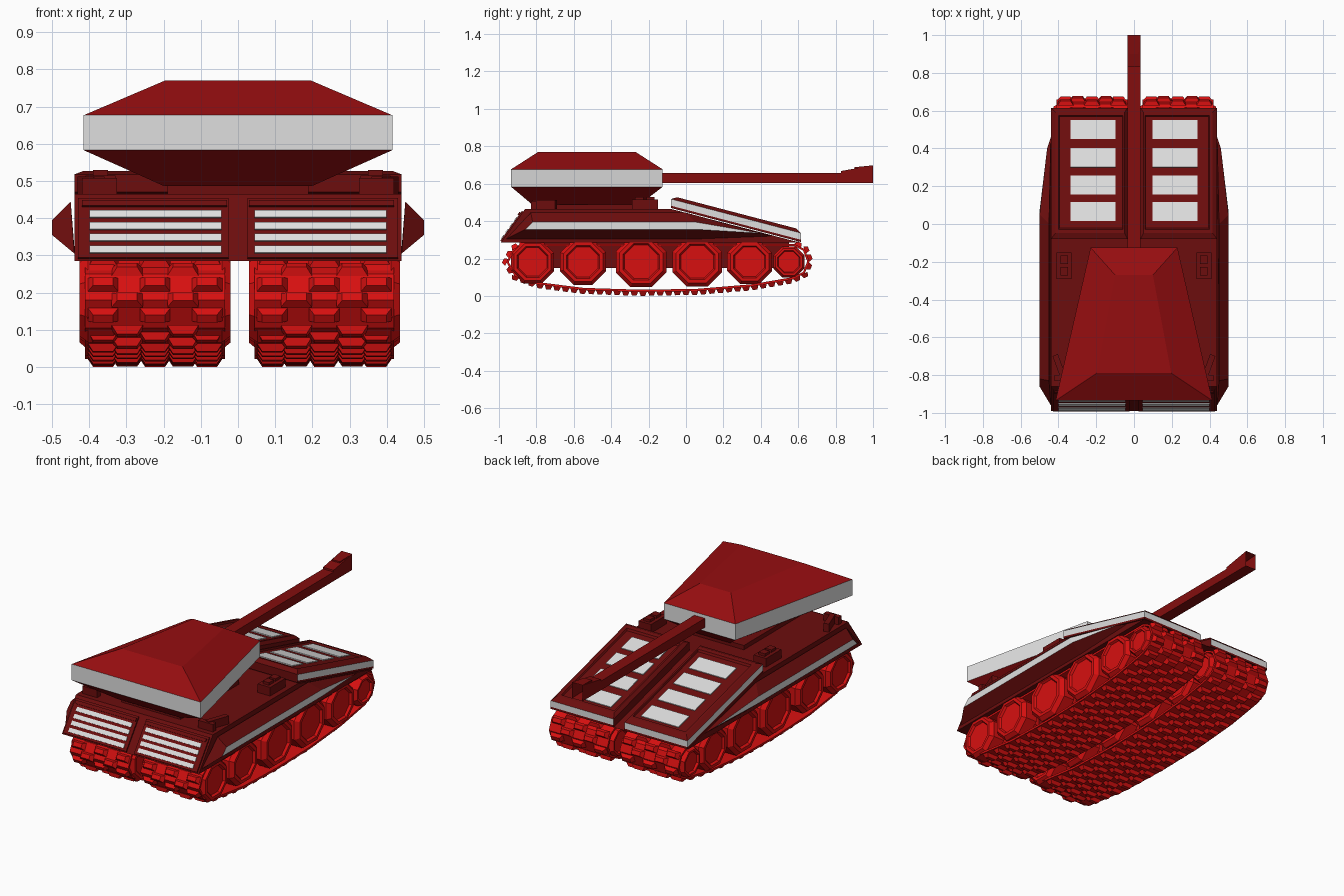
import bpy, bmesh, math
from mathutils import Vector

if "Cube" in bpy.data.objects:
    bpy.data.objects.remove(bpy.data.objects["Cube"])


def material(name, r, g, b):
    m = bpy.data.materials.new(name)
    m.diffuse_color = (r, g, b, 1)
    m.use_nodes = True
    m.node_tree.nodes["Principled BSDF"].inputs["Base Color"].default_value = m.diffuse_color
    return m


HULL = material("dark red", 0.15, 0.004, 0.004)
TURRET = material("red", 0.30, 0.004, 0.005)
BARREL = material("barrel red", 0.23, 0.004, 0.004)
TRACK = material("bright red", 0.68, 0.005, 0.005)
WHITE = material("pale grey", 0.74, 0.74, 0.74)


def finish(name, bm, *mats):
    bmesh.ops.recalc_face_normals(bm, faces=bm.faces)
    me = bpy.data.meshes.new(name)
    bm.to_mesh(me)
    bm.free()
    for m in mats:
        me.materials.append(m)
    ob = bpy.data.objects.new(name, me)
    bpy.context.collection.objects.link(ob)
    return ob


def loft(bm, rings, closed=False):
    """Skin rings of points; cap the ends unless closed. Returns bands of faces."""
    vs = [[bm.verts.new(p) for p in r] for r in rings]
    n, bands = len(vs[0]), []
    pairs = list(zip(vs, vs[1:])) + ([(vs[-1], vs[0])] if closed else [])
    for a, b in pairs:
        bands.append([bm.faces.new((a[i], a[(i + 1) % n], b[(i + 1) % n], b[i])) for i in range(n)])
    if not closed:
        bm.faces.new(vs[0])
        bm.faces.new(vs[-1])
    return bands


def extrude_x(name, profile, x0, x1, mat):
    bm = bmesh.new()
    loft(bm, [[(x, y, z) for y, z in profile] for x in (x0, x1)])
    return finish(name, bm, mat)


def box(name, x0, x1, y0, y1, z0, z1, mat):
    return extrude_x(name, [(y0, z0), (y1, z0), (y1, z1), (y0, z1)], x0, x1, mat)


def plate(name, x0, x1, p0, p1, t, mat):
    """Thin plate lying on the slope from p0 to p1 in the side plane."""
    a, b = Vector(p0), Vector(p1)
    d = (b - a).normalized()
    n = Vector((-d.y, d.x)) * t
    return extrude_x(name, [a, b, b + n, a + n], x0, x1, mat)


# ---- hull body
extrude_x("hull", [(-0.99, 0.285), (-0.86, 0.465), (-0.08, 0.465), (0.61, 0.285)], -0.44, 0.44, HULL)

# ---- rear grilles
rear = lambda z, o=0: (-0.99 + (z - 0.285) * 0.722 - o, z)
for s in (-1, 1):
    plate("rear_panel", s * 0.025, s * 0.43, rear(0.29), rear(0.45), 0.008, HULL)
    for z in (0.305, 0.337, 0.368, 0.40):
        plate("rear_grille_slat", s * 0.045, s * 0.40, rear(z, 0.0095), rear(z + 0.019, 0.0095), 0.005, WHITE)
    plate("rear_frame_top", s * 0.03, s * 0.42, rear(0.43, 0.009), rear(0.445, 0.009), 0.008, HULL)

# ---- side sponsons with pale stripe
for s in (-1, 1):
    bm = bmesh.new()
    outer = [(0.5, -0.86, 0.355), (0.5, -0.82, 0.395), (0.5, 0.05, 0.395), (0.46, 0.40, 0.335), (0.5, 0.07, 0.355)]
    inner = [(0.44, -0.96, 0.305), (0.45, -0.83, 0.445), (0.45, 0.0, 0.445), (0.44, 0.46, 0.32), (0.44, 0.07, 0.305)]
    o, i = [[bm.verts.new((s * x, y, z)) for x, y, z in r] for r in (outer, inner)]
    for k in range(5):
        bm.faces.new((i[k], i[(k + 1) % 5], o[(k + 1) % 5], o[k]))
    bm.faces.new(i)
    for f in ([o[0], o[1], o[2], o[4]], [o[4], o[2], o[3]]):
        bm.faces.new(f).material_index = 1
    finish("side_sponson", bm, HULL, WHITE)

# ---- sloping front decks with window panels
base = lambda y: 0.47 - (y + 0.08) * 0.262
for s in (-1, 1):
    bm = bmesh.new()
    rings = []
    for inset, h in ((0, 0), (0, 0.012), (0, 0.048), (0.025, 0.066), (0.04, 0.066), (0.045, 0.056)):
        x0, x1, y0, y1 = 0.035 + inset * 0.6, 0.44 - inset, -0.08 + inset * 1.3, 0.615 - inset
        rings.append([(s * x, y, base(y) + h) for x, y in ((x0, y0), (x1, y0), (x1, y1), (x0, y1))])
    bands = loft(bm, rings)
    for f in bands[1][1:3]:           # outer side and nose
        f.material_index = 1
    finish("front_deck", bm, HULL, WHITE)
    for y in (0.015, 0.155, 0.30, 0.45):
        plate("front_deck_window", s * 0.097, s * 0.337, (y, base(y) + 0.056),
              (y + 0.1, base(y + 0.1) + 0.056), 0.005, WHITE)

# ---- deck fittings
for s in (-1, 1):
    box("deck_hatch", s * 0.33, s * 0.41, -0.29, -0.15, 0.46, 0.515, HULL)
    for y in (-0.25, -0.19):
        box("hatch_knob", s * 0.35, s * 0.39, y - 0.022, y + 0.022, 0.51, 0.53, HULL)
    ob = box("rear_bracket", -0.015, 0.015, -0.065, 0.065, 0.46, 0.512, HULL)
    ob.location = (s * 0.395, -0.755, 0)
    ob.rotation_euler.z = -s * 0.35
    box("rear_bracket_foot", s * 0.325, s * 0.42, -0.83, -0.80, 0.46, 0.508, HULL)

# ---- turret
bm = bmesh.new()
rings = [[(-b, yb, z), (b, yb, z), (f, yf, z), (-f, yf, z)] for b, yb, f, yf, z in (
    (0.20, -0.82, 0.11, -0.25, 0.487), (0.415, -0.935, 0.23, -0.125, 0.583),
    (0.415, -0.935, 0.23, -0.125, 0.677), (0.197, -0.79, 0.10, -0.27, 0.77))]
bands = loft(bm, rings)
for f in bands[1]:
    f.material_index = 1
finish("turret", bm, TURRET, WHITE)
box("turret_neck", -0.19, 0.19, -0.80, -0.26, 0.46, 0.49, HULL)

# ---- gun barrel with hollow muzzle
bm = bmesh.new()
prof = [(-0.2, 0.605), (1.0, 0.605), (1.0, 0.698), (0.83, 0.668), (0.83, 0.658), (-0.2, 0.658)]
loft(bm, [[(x, y, z) for y, z in prof] for x in (-0.034, 0.034)])
bmesh.ops.recalc_face_normals(bm, faces=bm.faces)
end = [f for f in bm.faces if f.normal.y > 0.9 and f.calc_center_median().y > 0.9]
bmesh.ops.inset_individual(bm, faces=end, thickness=0.014)
bmesh.ops.translate(bm, verts=end[0].verts, vec=(0, -0.1, 0))
finish("gun_barrel", bm, BARREL)

# ---- running gear
PATH = [Vector(p) for p in (
    (0.58, 0.278), (0.635, 0.25), (0.66, 0.185), (0.635, 0.12), (0.57, 0.088), (0.35, 0.05),
    (0.06, 0.026), (-0.24, 0.021), (-0.55, 0.031), (-0.80, 0.063), (-0.915, 0.105),
    (-0.96, 0.18), (-0.925, 0.25), (-0.87, 0.278))]
WHEELS = [(-0.82, 0.118), (-0.55, 0.125), (-0.24, 0.138), (0.06, 0.135), (0.34, 0.122), (0.55, 0.085)]


def wheel(cx, y, r):
    """Octagonal wheel: chamfered rim and recessed hub on each face."""
    bm = bmesh.new()
    rings = []
    for x, k in ((-0.19, 0.66), (-0.203, 0.72), (-0.203, 0.86), (-0.18, 1), (-0.11, 1), (-0.10, 0.5),
                 (0.10, 0.5), (0.11, 1), (0.18, 1), (0.203, 0.86), (0.203, 0.72), (0.19, 0.66)):
        rings.append([(cx + x, y + r * 1.06 * k * math.cos((a + 0.5) * math.pi / 4),
                       0.182 + r * 1.06 * k * math.sin((a + 0.5) * math.pi / 4)) for a in range(8)])
    loft(bm, rings)
    finish("road_wheel", bm, TRACK)


def track(cx):
    n = len(PATH)
    bm = bmesh.new()
    mid = sum(PATH, Vector((0, 0))) / n
    rings = []
    for k, p in enumerate(PATH):      # belt
        t = (PATH[(k + 1) % n] - PATH[k - 1]).normalized()
        q = p - Vector((-t.y, t.x)) * 0.012 * (1 if Vector((-t.y, t.x)).dot(p - mid) > 0 else -1)
        rings.append([(cx - 0.188, *p), (cx + 0.188, *p), (cx + 0.188, *q), (cx - 0.188, *q)])
    loft(bm, rings, closed=True)
    row, left = 0, 0.02
    for k in range(n - 1):            # cleats on the exposed run
        a, b = PATH[k], PATH[k + 1]
        t = (b - a).normalized()
        out = Vector((t.y, -t.x))
        if out.dot((a + b) / 2 - mid) < 0:
            out = -out
        d = left
        while d < (b - a).length:
            c = a + t * d
            for x in ((-0.14, 0.0, 0.14) if row % 2 else (-0.075, 0.075)):
                loft(bm, [[(cx + x + i * w, *(c + t * j * l + out * h)) for i, j in
                           ((-1, -1), (1, -1), (1, 1), (-1, 1))]
                          for w, l, h in ((0.042, 0.021, -0.002), (0.027, 0.012, 0.0205))])
            row += 1
            d += 0.046
        left = d - (b - a).length
    finish("track_belt", bm, TRACK)


for cx in (-0.223, 0.232):
    track(cx)
    for y, r in WHEELS:
        wheel(cx, y, r)
    box("axle_beam", cx - 0.04, cx + 0.04, -0.84, 0.55, 0.15, 0.29, HULL)
